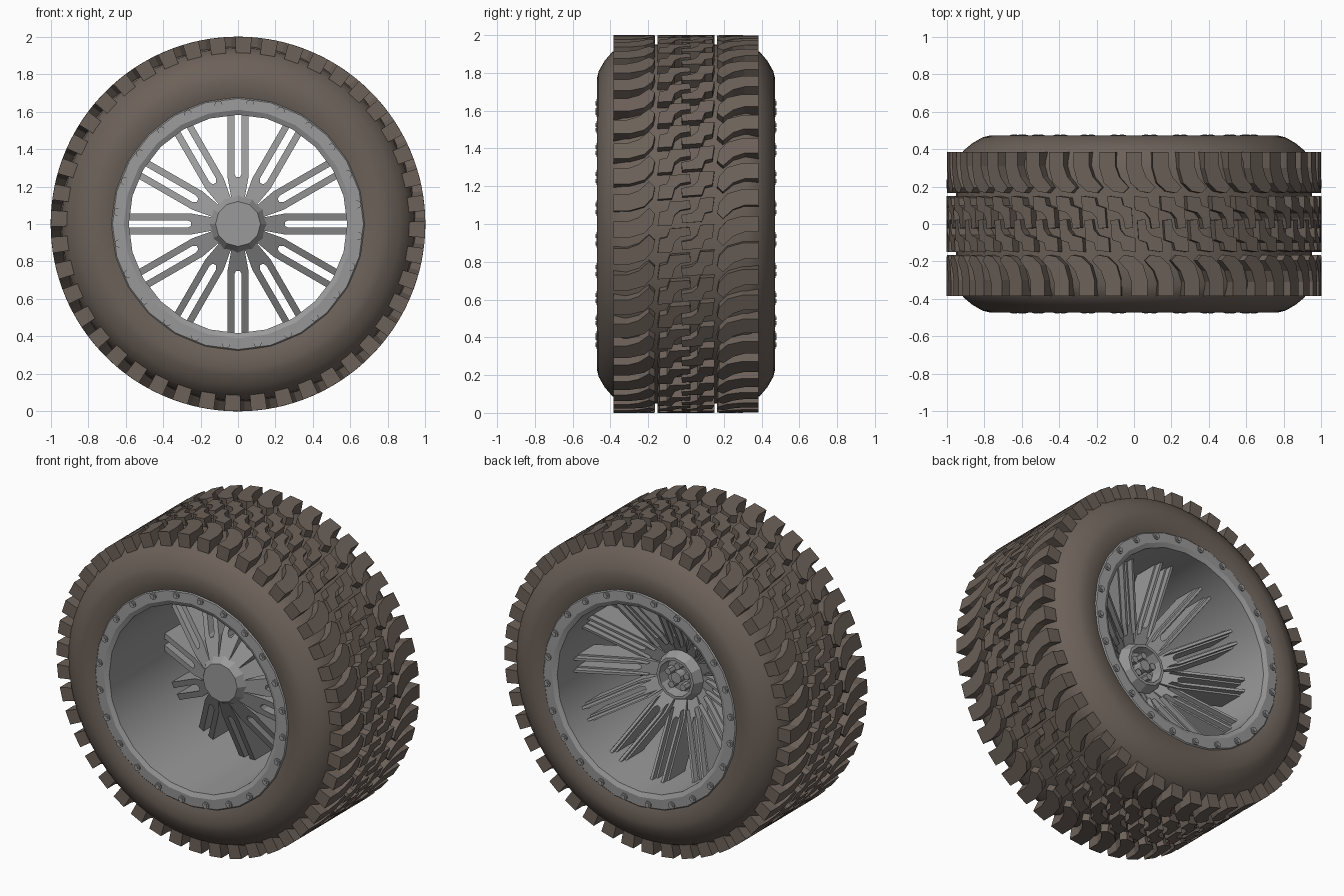
import bpy, bmesh
from math import sin, cos, pi, radians

if "Cube" in bpy.data.objects:
    bpy.data.objects.remove(bpy.data.objects["Cube"])

rubber = bpy.data.materials.new("rubber")
rubber.diffuse_color = (0.15, 0.12, 0.10, 1)
rubber.use_nodes = True
rubber.node_tree.nodes["Principled BSDF"].inputs["Base Color"].default_value = rubber.diffuse_color
metal = bpy.data.materials.new("rim_metal")
metal.diffuse_color = (0.32, 0.32, 0.32, 1)
metal.use_nodes = True
metal.node_tree.nodes["Principled BSDF"].inputs["Base Color"].default_value = metal.diffuse_color


def polar(r, a, y):
    """Point at radius r and angle a around the axle."""
    return (r * cos(a), y, 1 + r * sin(a))


def finish(name, bm, mat, smooth=None):
    bmesh.ops.remove_doubles(bm, verts=bm.verts, dist=1e-5)
    bmesh.ops.recalc_face_normals(bm, faces=bm.faces)
    me = bpy.data.meshes.new(name)
    bm.to_mesh(me)
    bm.free()
    ob = bpy.data.objects.new(name, me)
    bpy.context.collection.objects.link(ob)
    me.materials.append(mat)
    if smooth:
        bpy.ops.object.select_all(action='DESELECT')
        ob.select_set(True)
        bpy.context.view_layer.objects.active = ob
        bpy.ops.object.shade_smooth_by_angle(angle=radians(smooth))
    return ob


def lathe(bm, profile, segs, closed=False):
    """Revolve (y, r) points around the axle."""
    rings = [[bm.verts.new(polar(max(r, 1e-7), 2 * pi * i / segs, y)) for y, r in profile]
             for i in range(segs)]
    n = len(profile)
    for i in range(segs):
        a, b = rings[i], rings[(i + 1) % segs]
        for j in range(n if closed else n - 1):
            k = (j + 1) % n
            bm.faces.new((a[j], a[k], b[k], b[j]))


def prism(bm, low, high):
    """Solid between two matching outlines."""
    a = [bm.verts.new(p) for p in low]
    b = [bm.verts.new(p) for p in high]
    n = len(a)
    bm.faces.new(a[::-1])
    bm.faces.new(b)
    for i in range(n):
        j = (i + 1) % n
        bm.faces.new((a[i], a[j], b[j], b[i]))


def stud(bm, r, a, y0, y1, rad, sides):
    """Small prism parallel to the axle, centred at polar (r, a)."""
    cx, _, cz = polar(r, a, 0)
    ring = [(cx + rad * cos(2 * pi * i / sides), cz + rad * sin(2 * pi * i / sides))
            for i in range(sides)]
    prism(bm, [(x, y0, z) for x, z in ring], [(x, y1, z) for x, z in ring])


# Tire carcass
half = [(0.43, 0.60), (0.455, 0.66), (0.47, 0.71), (0.472, 0.77), (0.462, 0.81),
        (0.43, 0.865), (0.39, 0.912), (0.33, 0.94), (0.2, 0.95)]
bm = bmesh.new()
lathe(bm, half + [(-y, r) for y, r in half[::-1]], 64)
finish("tire_carcass", bm, rubber, 40)

# Tread blocks: outlines as (distance along the tread, y)
COUNT = 44
lug = [(-.043, .385), (.043, .385), (.043, .31), (.065, .25), (.115, .195),
       (.085, .165), (.03, .175), (-.02, .22), (-.043, .30)]
zig = [(0, .15), (.075, .14), (.085, .10), (.13, .085), (.138, -.02),
       (.095, -.025), (.085, .03), (.06, .06), (.005, .075)]


def tread(name, outline, r_low, offset):
    bm = bmesh.new()
    for side, shift in ((1, 0), (-1, offset)):
        for k in range(COUNT):
            base = pi / 2 - 2 * pi * k / COUNT
            pts = [(base - side * t - shift, side * y) for t, y in outline]
            prism(bm, [polar(r_low, a, y) for a, y in pts],
                  [polar(1.0, a, y) for a, y in pts])
    finish(name, bm, rubber)


tread("shoulder_lugs", lug, 0.90, 0.03)
tread("center_blocks", zig, 0.93, 0.012)

# Rim: barrel with a bead ring on both edges
edge = [(0.36, 0.61), (0.40, 0.685), (0.445, 0.69), (0.465, 0.67), (0.468, 0.61), (0.455, 0.583)]
bm = bmesh.new()
lathe(bm, edge + [(-y, r) for y, r in edge[::-1]], 24, closed=True)
finish("rim", bm, metal, 25)

# Ring bolts
bm = bmesh.new()
for s in (-1, 1):
    for k in range(24):
        a = radians(9.3 + 15 * k)
        stud(bm, 0.645, a, s * 0.45, s * 0.474, 0.021, 12)
        stud(bm, 0.645, a, s * 0.46, s * 0.479, 0.012, 6)
finish("ring_bolts", bm, metal)

# Spokes: slotted outline as (radius, sideways offset), raked toward the hub
side = [(.14, .036), (.25, .056), (.592, .056), (.592, .02), (.27, .02), (.25, .01)]
outline = side + [(r, -w) for r, w in side[::-1]]
ridge = [(.20, .034), (.26, .046), (.592, .046), (.592, .030), (.27, .030)]


def raked(pts, a, y_in, y_out):
    res = []
    for r, w in pts:
        y = y_in + (y_out - y_in) * (r - 0.14) / 0.452
        res.append((r * cos(a) - w * sin(a), y, 1 + r * sin(a) + w * cos(a)))
    return res


bm = bmesh.new()
for k in range(12):
    a = k * pi / 6
    prism(bm, raked(outline, a, -0.14, 0.10), raked(outline, a, 0.04, 0.26))
    for m in (1, -1):
        rail = [(r, m * w) for r, w in ridge]
        prism(bm, raked(rail, a, 0.02, 0.24), raked(rail, a, 0.07, 0.30))
finish("spokes", bm, metal)

# Hub with a recessed back
bm = bmesh.new()
lathe(bm, [(-.18, 0), (-.18, .12), (-.13, .155), (.05, .155), (.11, .13),
           (.11, .112), (.04, .105), (.04, 0)], 12)
finish("hub", bm, metal)

# Lug nuts and center cap inside the hub recess
bm = bmesh.new()
for k in range(5):
    stud(bm, 0.068, pi / 2 + k * 2 * pi / 5, 0.03, 0.09, 0.022, 6)
stud(bm, 0, 0, 0.03, 0.10, 0.035, 12)
finish("lug_nuts", bm, metal)
